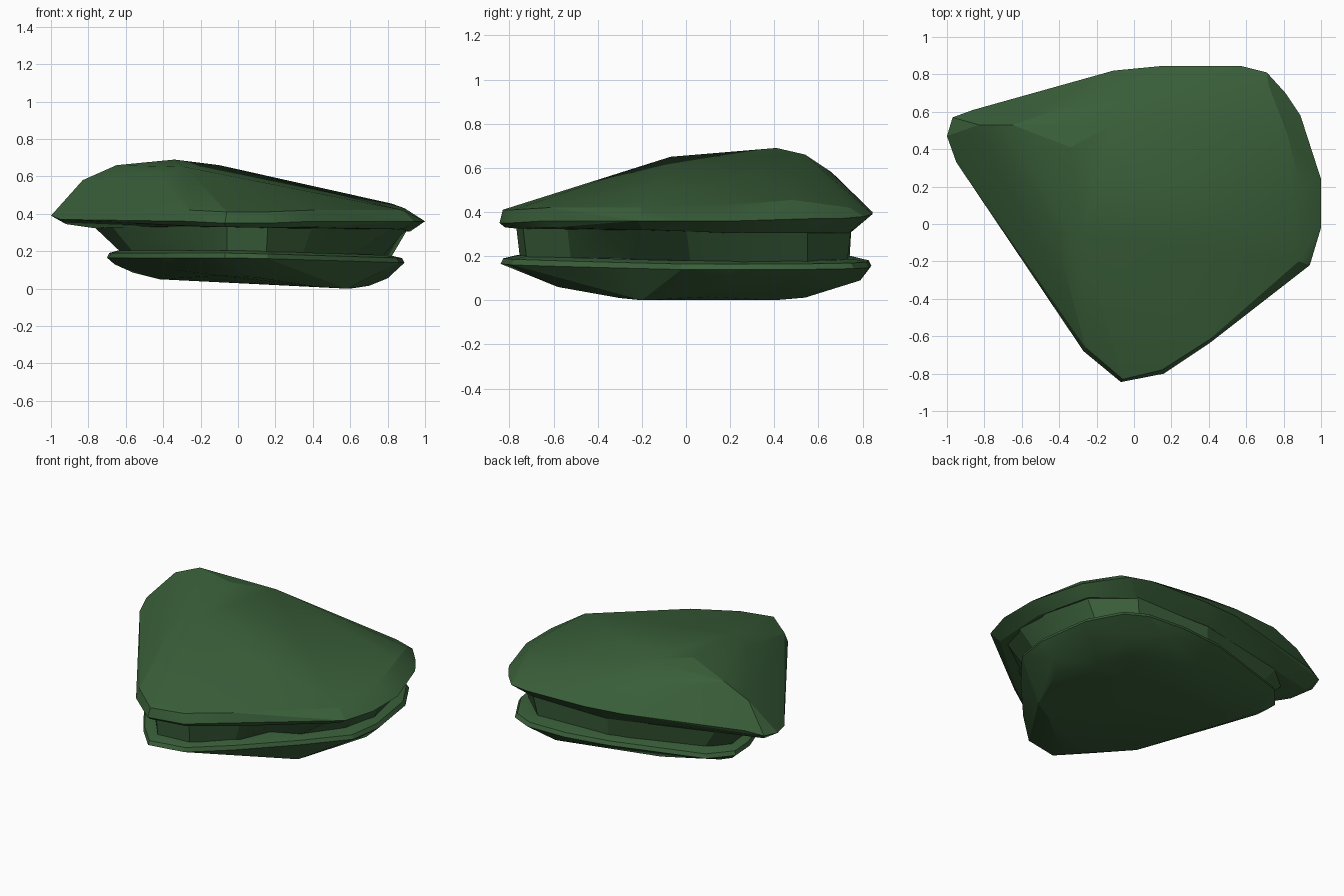
import bpy, bmesh

green = bpy.data.materials.new("moss_green")
green.diffuse_color = (0.042, 0.115, 0.042, 1)


def finish(name, bm):
    bmesh.ops.recalc_face_normals(bm, faces=bm.faces)
    mesh = bpy.data.meshes.new(name)
    bm.to_mesh(mesh)
    bm.free()
    ob = bpy.data.objects.new(name, mesh)
    mesh.materials.append(green)
    bpy.context.collection.objects.link(ob)
    bpy.ops.object.select_all(action='DESELECT')
    ob.select_set(True)
    bpy.context.view_layer.objects.active = ob
    bpy.ops.object.shade_smooth_by_angle(angle=0.33)
    return ob


def boulder(name, points):
    """Faceted stone: convex hull around a few corner points."""
    bm = bmesh.new()
    for p in points:
        bm.verts.new(p)
    res = bmesh.ops.convex_hull(bm, input=bm.verts)
    junk = {g for g in res["geom_interior"] + res["geom_unused"]
            if isinstance(g, bmesh.types.BMVert)}
    bmesh.ops.delete(bm, geom=list(junk), context='VERTS')
    return finish(name, bm)


def loft(name, rings):
    """Skin between matching outlines, with end caps."""
    bm = bmesh.new()
    rows = [[bm.verts.new((x, y, z)) for x, y in pts] for pts, z in rings]
    n = len(rows[0])
    for a, b in zip(rows, rows[1:]):
        for i in range(n):
            j = (i + 1) % n
            bm.faces.new((a[i], a[j], b[j], b[i]))
    bm.faces.new(rows[0][::-1])
    bm.faces.new(rows[-1])
    return finish(name, bm)


# Upper stone: rim, crown and underside
rim = [(-0.11, 0.82, 0.41), (0.15, 0.845, 0.40), (0.57, 0.845, 0.39),
       (0.71, 0.81, 0.38), (0.81, 0.70, 0.37), (0.89, 0.58, 0.37),
       (1.0, 0.24, 0.36), (1.0, -0.02, 0.36), (0.94, -0.22, 0.36),
       (0.40, -0.64, 0.36), (0.16, -0.80, 0.35), (-0.07, -0.845, 0.35),
       (-0.27, -0.68, 0.36), (-0.51, -0.31, 0.38), (-0.95, 0.33, 0.37),
       (-1.0, 0.47, 0.39), (-0.97, 0.57, 0.40), (-0.86, 0.61, 0.42)]
crown = [(-0.06, -0.83, 0.41), (0.15, -0.78, 0.41), (-0.26, -0.66, 0.42),
         (0.40, -0.62, 0.42), (0.88, -0.20, 0.42), (0.89, 0.20, 0.43),
         (0.82, 0.48, 0.455), (0.40, 0.52, 0.545), (-0.10, 0.54, 0.66),
         (-0.34, 0.41, 0.69), (-0.28, -0.07, 0.65), (-0.42, -0.05, 0.61),
         (-0.65, 0.53, 0.66), (-0.83, 0.53, 0.58), (-0.25, 0.66, 0.58),
         (0.72, 0.74, 0.42)]
underside = [(-0.07, -0.82, 0.33), (0.16, -0.77, 0.325), (0.42, -0.60, 0.33),
             (0.88, -0.20, 0.32), (0.92, 0.20, 0.305), (0.83, 0.56, 0.305),
             (0.60, 0.74, 0.305), (0.05, 0.75, 0.31), (-0.78, 0.46, 0.325),
             (-0.26, -0.65, 0.335), (-0.92, 0.50, 0.345)]
boulder("upper_stone", rim + crown + underside)

# Neck between the stones, flaring upward, with a notch at front right
neck_low = [(-0.06, -0.75), (0.15, -0.72), (0.34, -0.52), (0.43, -0.31),
            (0.60, -0.22), (0.77, 0.02), (0.82, 0.25), (0.76, 0.55),
            (0.57, 0.73), (0.05, 0.74), (-0.50, 0.54), (-0.60, 0.42),
            (-0.54, 0.15), (-0.26, -0.50)]
neck_high = [(-0.06, -0.77), (0.16, -0.74), (0.40, -0.54), (0.60, -0.38),
             (0.85, -0.20), (0.92, 0.0), (0.92, 0.25), (0.84, 0.55),
             (0.60, 0.75), (0.05, 0.75), (-0.62, 0.58), (-0.78, 0.46),
             (-0.68, 0.22), (-0.26, -0.58)]
loft("neck", [(neck_low, 0.17), (neck_high, 0.34)])

# Lower stone: outline swept into an upper lip, a rim and a rounded base
edge = [(-0.07, -0.84), (0.16, -0.79), (0.38, -0.58), (0.66, -0.27),
        (0.86, -0.02), (0.89, 0.20), (0.84, 0.55), (0.72, 0.76),
        (0.58, 0.83), (0.30, 0.84), (0.0, 0.80), (-0.58, 0.62),
        (-0.70, 0.48), (-0.69, 0.32), (-0.59, 0.03), (-0.38, -0.44),
        (-0.21, -0.69)]
lower = []
for x, y in edge:
    drop = 0.03 * max(0, x)
    lower.append((x, y, 0.165 - drop))
    lower.append((x * 0.985, y * 0.985, 0.19 - drop))
    lower.append((x * 0.91, y * 0.91, 0.205 - drop))
base = [(-0.42, 0.10, 0.05), (-0.56, 0.44, 0.085), (-0.10, -0.56, 0.07),
        (0.10, -0.58, 0.06), (0.42, -0.30, 0.01), (0.58, -0.20, 0.0),
        (0.60, 0.40, 0.0), (0.70, 0.10, 0.015), (0.80, 0.20, 0.055),
        (0.50, 0.54, 0.012), (0.40, 0.79, 0.09), (0.62, 0.68, 0.08),
        (-0.20, 0.55, 0.05), (-0.42, 0.36, 0.05), (-0.66, 0.46, 0.13),
        (-0.34, -0.38, 0.10)]
boulder("lower_stone", lower + base)
